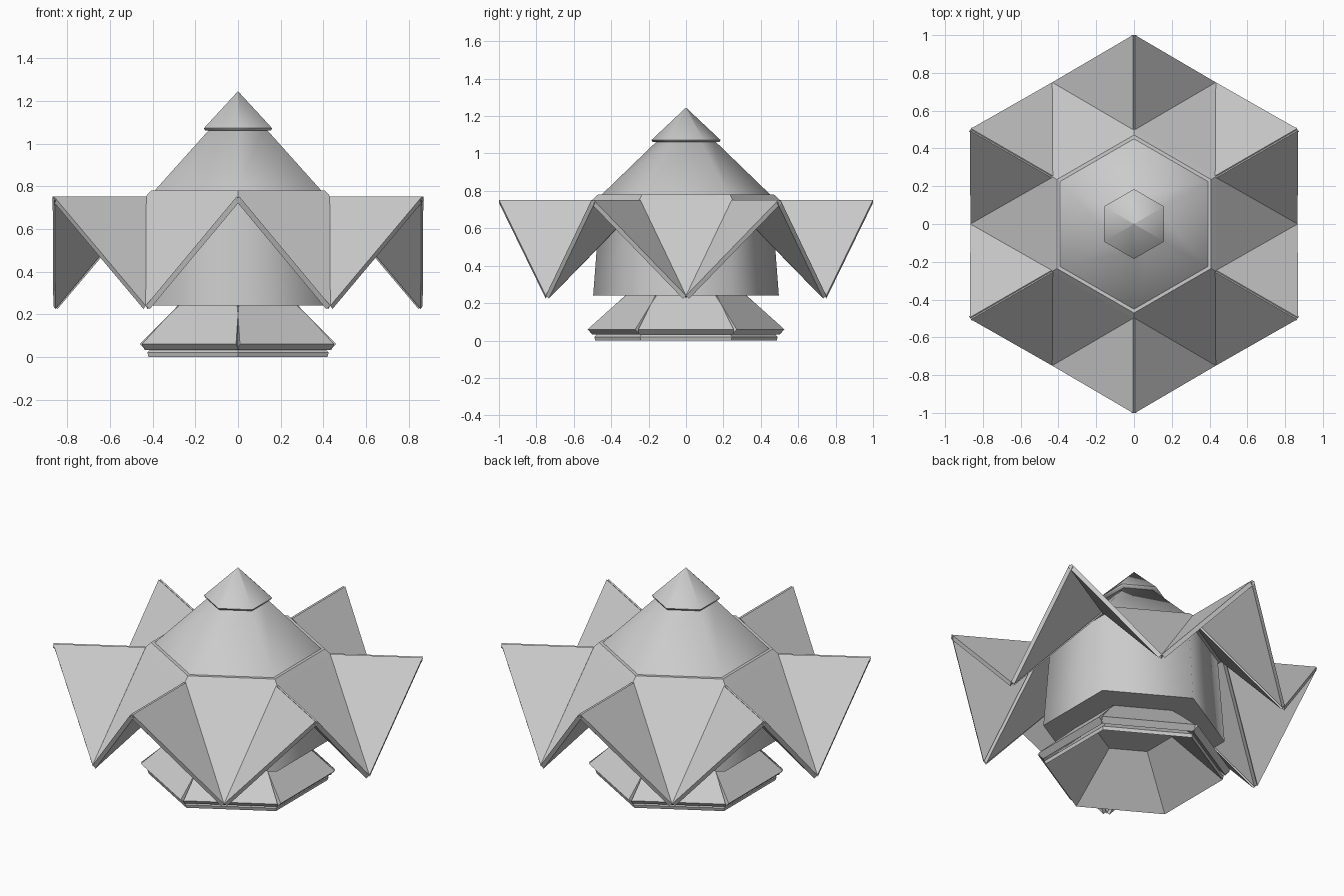
import bpy, math
from math import radians, cos, sin, sqrt
from mathutils import Vector, Matrix

if "Cube" in bpy.data.objects:
    bpy.data.objects.remove(bpy.data.objects["Cube"])

K = 2 / sqrt(3)  # apothem -> corner radius of a hexagon


def make(name, verts, faces, smooth=None):
    me = bpy.data.meshes.new(name)
    me.from_pydata([tuple(v) for v in verts], [], faces)
    me.update()
    ob = bpy.data.objects.new(name, me)
    bpy.context.collection.objects.link(ob)
    if smooth:
        me.polygons.foreach_set("use_smooth", [True] * len(me.polygons))
        me.set_sharp_from_angle(angle=radians(smooth))
    return ob


def hex_loft(name, profile, closed=False, smooth=None):
    """Stack of hexagons from (apothem, z) pairs; closed=True makes a hollow ring."""
    verts, faces, n = [], [], len(profile)
    for a, z in profile:
        for i in range(6):
            t = radians(30 + 60 * i)
            verts.append((a * K * cos(t), a * K * sin(t), z))
    for r in range(n if closed else n - 1):
        s = (r + 1) % n
        for i in range(6):
            j = (i + 1) % 6
            faces.append((r * 6 + i, r * 6 + j, s * 6 + j, s * 6 + i))
    if not closed:
        faces.append(tuple(range(5, -1, -1)))
        faces.append(tuple(range((n - 1) * 6, n * 6)))
    return make(name, verts, faces, smooth)


def plate(name, pts, thick, turn):
    """Flat panel through pts (counter-clockwise from outside), thickened inward."""
    rot = Matrix.Rotation(radians(turn), 3, 'Z')
    pts = [rot @ Vector(p) for p in pts]
    nrm = (pts[1] - pts[0]).cross(pts[2] - pts[0]).normalized()
    n = len(pts)
    faces = [tuple(range(n)), tuple(range(2 * n - 1, n - 1, -1))]
    faces += [(i, i + n, (i + 1) % n + n, (i + 1) % n) for i in range(n)]
    return make(name, pts + [p - nrm * thick for p in pts], faces)


# central body: tapered drum, rim and roof with a pointed cap
hex_loft("drum", [(.43, .24), (.395, .77)], smooth=65)
hex_loft("rim", [(.425, .735), (.433, .752), (.408, .78), (.38, .78)])
hex_loft("roof", [(.395, .775), (.12, 1.082)], smooth=65)
hex_loft("roof_cap", [(.155, 1.062), (.16, 1.072), (.0005, 1.245)], smooth=65)

# hollow flared foot
hex_loft("foot_shell", [(.42, 0), (.425, .02), (.2, .245), (.175, .245)], closed=True, smooth=40)

# folded star of triangular panels and the foot cover plates, one set per side
A, Z, LOW, G = .433, .752, .24, .006
H = A / sqrt(3)
for k in range(6):
    t = 60 * k
    tip = (2 * A, 0, LOW)
    plate(f"valley_panel_{k}", [(A, -H, Z), tip, (A, H, Z)], .025, t)
    # spike halves either side, pulled slightly off the ridge line
    dx, dy = G * sin(radians(30)), G * cos(radians(30))
    plate(f"spike_panel_left_{k}",
          [(A + dx, H - dy, Z), tip, (2 * A + dx, 2 * H - dy, Z)], .025, t)
    plate(f"spike_panel_right_{k}",
          [(A + dx, -H + dy, Z), (2 * A + dx, -2 * H + dy, Z), tip], .025, t)
    plate(f"foot_plate_{k}",
          [(.46, -.255, .06), (.46, .255, .06), (.28, .165, .24), (.28, -.165, .24)], .04, t)
